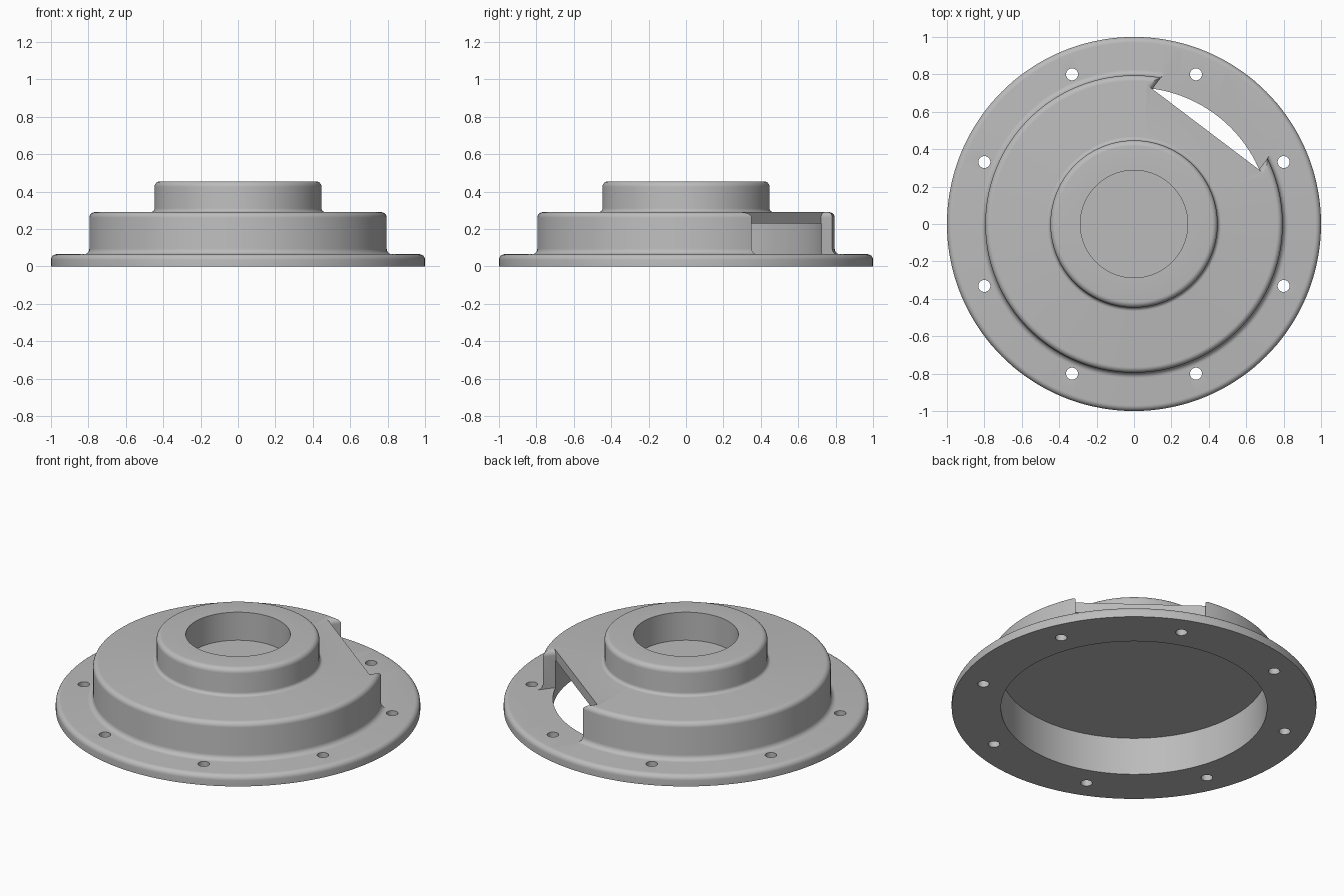
import bpy, bmesh
from math import sin, cos, pi, radians
from mathutils import Matrix

if "Cube" in bpy.data.objects:
    bpy.data.objects.remove(bpy.data.objects["Cube"])

SEGMENTS = 144
FLANGE_TOP, ROOF_IN, ROOF_TOP, HUB_TOP = 0.065, 0.228, 0.29, 0.455
WALL_R, HUB_R, BORE_R, CAVITY_R = 0.795, 0.447, 0.287, 0.73

grey = bpy.data.materials.new("cast grey")
grey.use_nodes = True
colour = (0.5, 0.5, 0.5, 1)
grey.diffuse_color = colour
grey.node_tree.nodes["Principled BSDF"].inputs["Base Color"].default_value = colour


def arc(cx, cz, r, start, end, steps=6):
    """Points along a fillet, angles in degrees."""
    angles = [radians(start + (end - start) * i / steps) for i in range(steps + 1)]
    return [(cx + r * cos(a), cz + r * sin(a)) for a in angles]


def finish(name, bm):
    bmesh.ops.remove_doubles(bm, verts=bm.verts, dist=1e-5)
    bmesh.ops.recalc_face_normals(bm, faces=bm.faces)
    mesh = bpy.data.meshes.new(name)
    bm.to_mesh(mesh)
    bm.free()
    mesh.materials.append(grey)
    obj = bpy.data.objects.new(name, mesh)
    bpy.context.collection.objects.link(obj)
    return obj


def lathe(name, profile):
    bm = bmesh.new()
    verts = [bm.verts.new((r, 0, z)) for r, z in profile]
    edges = [bm.edges.new(pair) for pair in zip(verts, verts[1:])]
    bmesh.ops.spin(bm, geom=verts + edges, cent=(0, 0, 0), axis=(0, 0, 1),
                   angle=2 * pi, steps=SEGMENTS)
    return finish(name, bm)


def cut(target, cutter):
    mod = target.modifiers.new(cutter.name, "BOOLEAN")
    mod.operation, mod.solver, mod.object = "DIFFERENCE", "EXACT", cutter
    bpy.context.view_layer.objects.active = target
    bpy.ops.object.modifier_apply(modifier=mod.name)
    bpy.data.objects.remove(cutter)


# Stepped cover: cavity below, flange, drum, hub and blind bore in one section
f = 0.03
section = [(0, ROOF_IN), (CAVITY_R, ROOF_IN), (CAVITY_R, 0)]
section += [(1, 0)] + arc(1 - f, FLANGE_TOP - f, f, 0, 90)
section += arc(WALL_R + f, FLANGE_TOP + f, f, 270, 180)
section += arc(WALL_R - f, ROOF_TOP - f, f, 0, 90)
section += arc(HUB_R + 0.02, ROOF_TOP + 0.02, 0.02, 270, 180)
section += arc(HUB_R - f, HUB_TOP - f, f, 0, 90)
section += [(BORE_R, HUB_TOP), (BORE_R, 0.285), (0, 0.285)]
cover = lathe("flanged_cover", section)

# Bolt holes around the flange
bm = bmesh.new()
for i in range(8):
    place = Matrix.Rotation(radians(22.5 + 45 * i), 4, "Z") @ Matrix.Translation((0.866, 0, 0))
    bmesh.ops.create_cone(bm, cap_ends=True, segments=32, radius1=0.032,
                          radius2=0.032, depth=0.4, matrix=place)
cut(cover, finish("bolt_holes", bm))

# Side window: straight chord cut with rounded upper lips
half, lip = 0.357, 0.03
side = [(half, FLANGE_TOP)] + arc(half + lip, ROOF_TOP - lip, lip, 180, 90)
side += [(half + lip, 0.4)]
outline = side + [(-t, z) for t, z in reversed(side)]
bm = bmesh.new()
face = bm.faces.new([bm.verts.new((0.635, t, z)) for t, z in outline])
grown = bmesh.ops.extrude_face_region(bm, geom=[face])["geom"]
bmesh.ops.translate(bm, vec=(0.5, 0, 0),
                    verts=[v for v in grown if isinstance(v, bmesh.types.BMVert)])
bmesh.ops.rotate(bm, verts=bm.verts, cent=(0, 0, 0),
                 matrix=Matrix.Rotation(radians(52.9), 3, "Z"))
cut(cover, finish("side_window", bm))

# Smooth shading with crisp edges
bpy.ops.object.select_all(action="DESELECT")
cover.select_set(True)
bpy.context.view_layer.objects.active = cover
bpy.ops.object.shade_smooth_by_angle(angle=radians(30))
